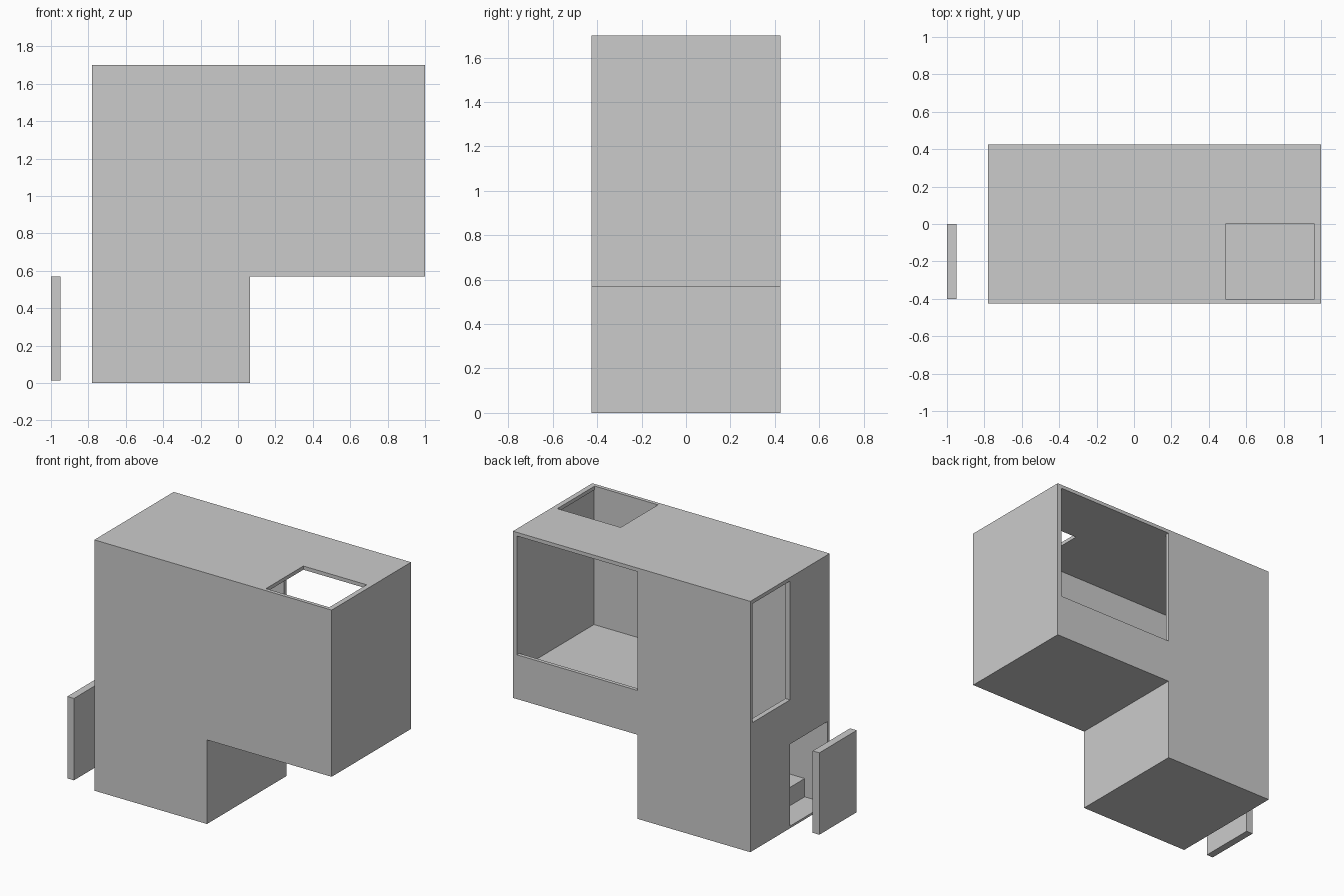
import bpy, bmesh

if "Cube" in bpy.data.objects:
    bpy.data.objects.remove(bpy.data.objects["Cube"])


def prism(name, profile, y0, y1):
    """Extrude an (x, z) outline from y0 to y1."""
    bm = bmesh.new()
    face = bm.faces.new([bm.verts.new((x, y0, z)) for x, z in profile])
    ext = bmesh.ops.extrude_face_region(bm, geom=[face])
    verts = [g for g in ext["geom"] if isinstance(g, bmesh.types.BMVert)]
    bmesh.ops.translate(bm, verts=verts, vec=(0, y1 - y0, 0))
    bmesh.ops.recalc_face_normals(bm, faces=bm.faces)
    mesh = bpy.data.meshes.new(name)
    bm.to_mesh(mesh)
    bm.free()
    ob = bpy.data.objects.new(name, mesh)
    bpy.context.collection.objects.link(ob)
    return ob


def box(name, x, y, z):
    return prism(name, [(x[0], z[0]), (x[1], z[0]), (x[1], z[1]), (x[0], z[1])], *y)


def cut(target, cutter):
    cutter.hide_render = True
    mod = target.modifiers.new(cutter.name, 'BOOLEAN')
    mod.operation = 'DIFFERENCE'
    mod.solver = 'EXACT'
    mod.object = cutter
    bpy.context.view_layer.objects.active = target
    bpy.ops.object.modifier_apply(modifier=mod.name)
    bpy.data.objects.remove(cutter)


LEFT, RIGHT, STEP_X, HALF, TOP = -0.78, 1.0, 0.065, 0.425, 1.7
IN_L, IN_R, IN_Y, CEIL = -0.745, 0.97, 0.4, 1.675
GROUND, UPPER, SILL = 0.015, 0.76, 0.87

# L-shaped house shell
house = prism("house_shell", [(LEFT, 0), (STEP_X, 0), (STEP_X, 0.57), (RIGHT, 0.57),
                              (RIGHT, TOP), (LEFT, TOP)], -HALF, HALF)

# Interior: entry floor, stairs rising to the upper floor
room = [(IN_L, GROUND)]
steps, stair_x = 6, -0.61
run = (STEP_X - stair_x) / (steps - 1)
rise = (UPPER - GROUND) / steps
for i in range(steps):
    x = stair_x + i * run
    room += [(x, GROUND + i * rise), (x, GROUND + (i + 1) * rise)]
room += [(IN_R, UPPER), (IN_R, CEIL), (IN_L, CEIL)]
cut(house, prism("room", room, -IN_Y, IN_Y))

# Openings: back window, roof hatch, side window, doorway
cut(house, box("back_window", (STEP_X, IN_R), (0.3, 0.6), (SILL, CEIL)))
cut(house, box("roof_hatch", (0.49, 0.965), (-IN_Y, 0), (1.5, 1.9)))
cut(house, box("side_window", (-0.9, -0.7), (0, IN_Y), (SILL, CEIL)))
cut(house, box("doorway", (-0.9, -0.7), (-IN_Y, 0), (GROUND, 0.57)))

# Door panel standing off the doorway
box("door", (-1.0, -0.95), (-IN_Y, 0), (GROUND, 0.57))
